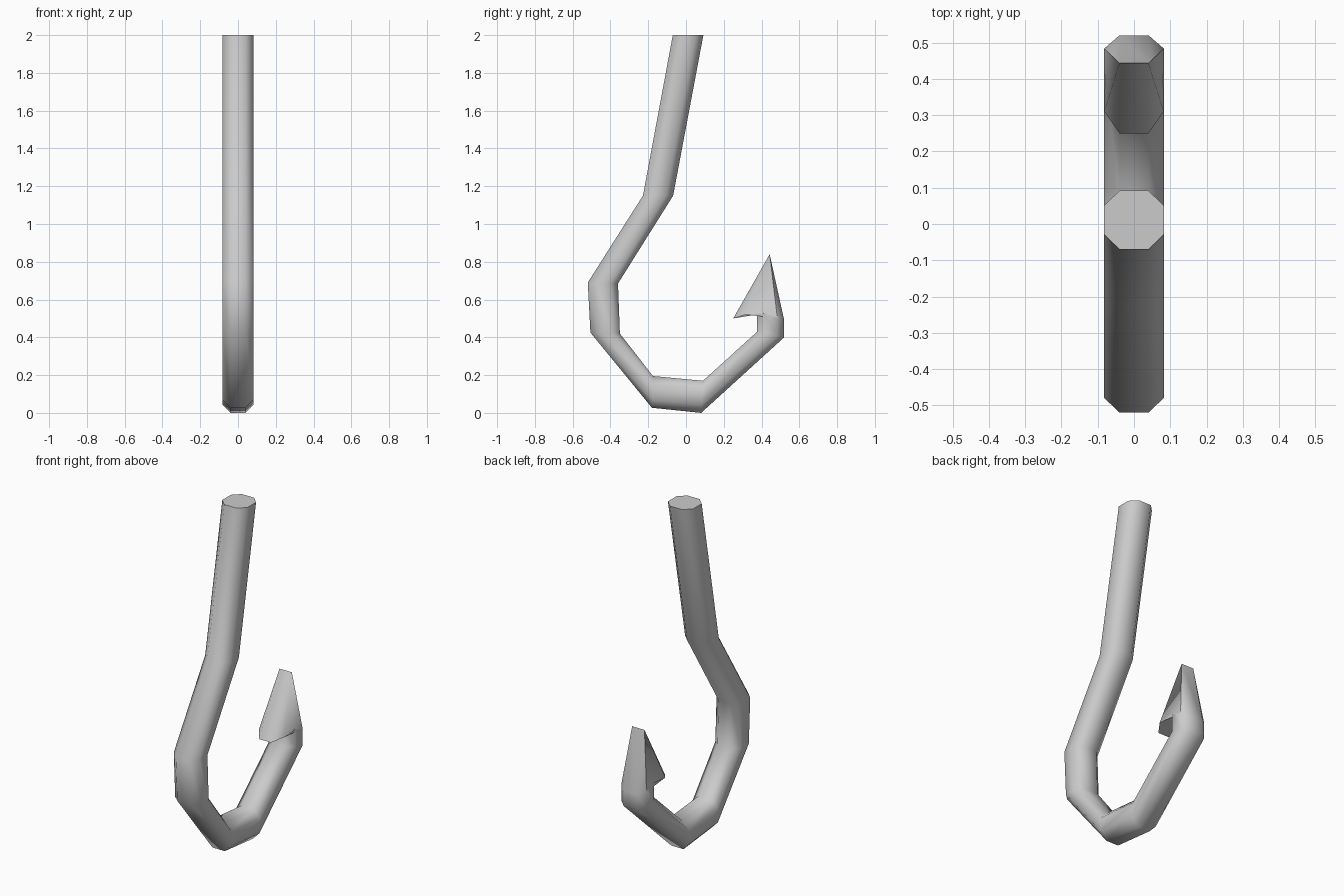
import bpy, bmesh, math

if "Cube" in bpy.data.objects:
    bpy.data.objects.remove(bpy.data.objects["Cube"])

HALF, FLAT, T = 0.082, 0.04, 0.49

def octagon(outer, inner):
    """Octagonal section between an outer and inner point of the side profile."""
    cy, cz = (outer[0] + inner[0]) / 2, (outer[1] + inner[1]) / 2
    dy, dz = outer[0] - cy, outer[1] - cz
    shape = [(1, -FLAT), (1, FLAT), (T, HALF), (-T, HALF),
             (-1, FLAT), (-1, -FLAT), (-T, -HALF), (T, -HALF)]
    return [(x, cy + t * dy, cz + t * dz) for t, x in shape]

# side profile of the bent rod: (outer point, inner point) at each bend
stations = [
    ((-0.07, 2.0), (0.092, 2.0)),
    ((-0.228, 1.15), (-0.068, 1.15)),
    ((-0.52, 0.69), (-0.36, 0.685)),
    ((-0.506, 0.425), (-0.35, 0.42)),
    ((-0.18, 0.027), (-0.175, 0.195)),
    ((0.08, 0.0), (0.09, 0.17)),
    ((0.52, 0.40), (0.377, 0.43)),
    ((0.52, 0.49), (0.377, 0.54)),
]
rings = [octagon(o, i) for o, i in stations]

# barb section: shares the outer half of the neck, inner half pulled out to a lip
barb = list(rings[-1])
barb[3], barb[6] = (HALF, 0.31, 0.52), (-HALF, 0.31, 0.52)
barb[4], barb[5] = (FLAT, 0.25, 0.50), (-FLAT, 0.25, 0.50)
rings.append(barb)

# chisel tip: the section collapses to a short edge
rings.append([(math.copysign(FLAT, x), 0.443, 0.84) for x, y, z in barb])

bm = bmesh.new()
loops = [[bm.verts.new(p) for p in ring] for ring in rings]
for a, b in zip(loops, loops[1:]):
    for i in range(8):
        j = (i + 1) % 8
        bm.faces.new((a[i], a[j], b[j], b[i]))
bm.faces.new(loops[0])
bmesh.ops.remove_doubles(bm, verts=bm.verts[:], dist=0.0005)
bmesh.ops.recalc_face_normals(bm, faces=bm.faces[:])

mesh = bpy.data.meshes.new("barbed_hook")
bm.to_mesh(mesh)
bm.free()
hook = bpy.data.objects.new("barbed_hook", mesh)
bpy.context.collection.objects.link(hook)
bpy.context.view_layer.objects.active = hook
hook.select_set(True)
bpy.ops.object.shade_smooth_by_angle(angle=math.radians(50))
